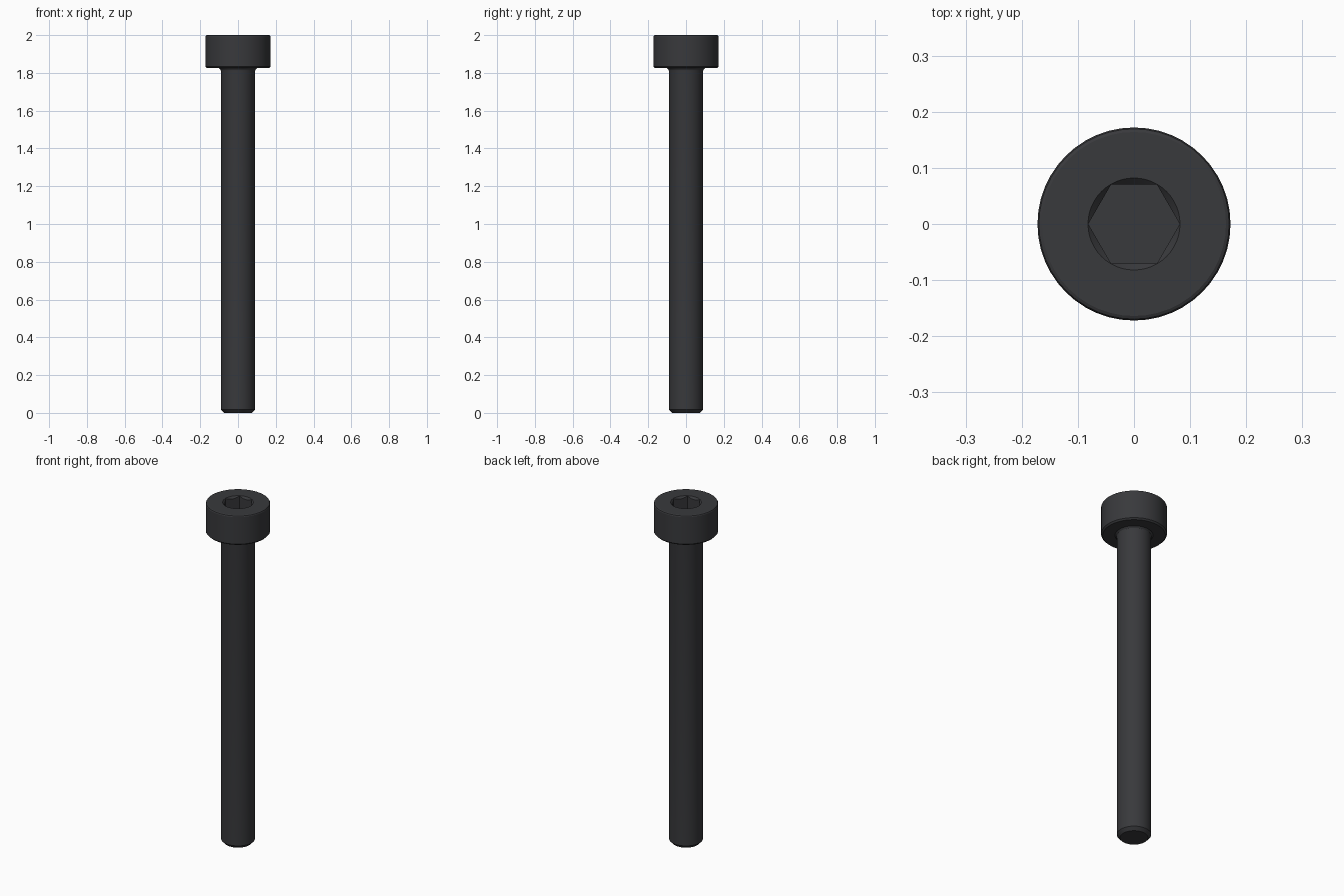
import bpy, bmesh, math

if "Cube" in bpy.data.objects:
    bpy.data.objects.remove(bpy.data.objects["Cube"])

SIDES = 48


def lathe(name, profile, sides=SIDES):
    """Closed solid from (radius, z) rings listed bottom to top."""
    bm = bmesh.new()
    rings = [[bm.verts.new((r * math.cos(2 * math.pi * i / sides),
                            r * math.sin(2 * math.pi * i / sides), z))
              for i in range(sides)] for r, z in profile]
    for a, b in zip(rings, rings[1:]):
        for i in range(sides):
            j = (i + 1) % sides
            bm.faces.new((a[i], a[j], b[j], b[i]))
    bm.faces.new(rings[0][::-1])
    bm.faces.new(rings[-1])
    mesh = bpy.data.meshes.new(name)
    bm.to_mesh(mesh)
    bm.free()
    ob = bpy.data.objects.new(name, mesh)
    bpy.context.collection.objects.link(ob)
    return ob


# Shaft with chamfered tip, under-head fillet, and rounded head
screw = lathe("cap_screw", [
    (0.073, 0.0), (0.09, 0.018), (0.09, 1.807), (0.092, 1.817), (0.1, 1.825),
    (0.164, 1.825), (0.172, 1.833),
    (0.172, 1.992), (0.1695, 1.9975), (0.164, 2.0)])

# Hex socket with a conical lead-in
cutters = [
    lathe("hex_cutter", [(0.0815, 1.905), (0.0815, 2.1)], 6),
    lathe("lead_in_cutter", [(0.012, 1.93), (0.102, 2.02)]),
]
bpy.context.view_layer.objects.active = screw
screw.select_set(True)
for c in cutters:
    mod = screw.modifiers.new(c.name, 'BOOLEAN')
    mod.operation = 'DIFFERENCE'
    mod.solver = 'EXACT'
    mod.object = c
    bpy.ops.object.modifier_apply(modifier=mod.name)
for c in cutters:
    bpy.data.objects.remove(c)

# Black oxide finish
mat = bpy.data.materials.new("black_steel")
mat.diffuse_color = (0.04, 0.041, 0.045, 1)
mat.use_nodes = True
mat.node_tree.nodes["Principled BSDF"].inputs["Base Color"].default_value = mat.diffuse_color
screw.data.materials.clear()
screw.data.materials.append(mat)
bpy.ops.object.shade_smooth_by_angle(angle=math.radians(20))
